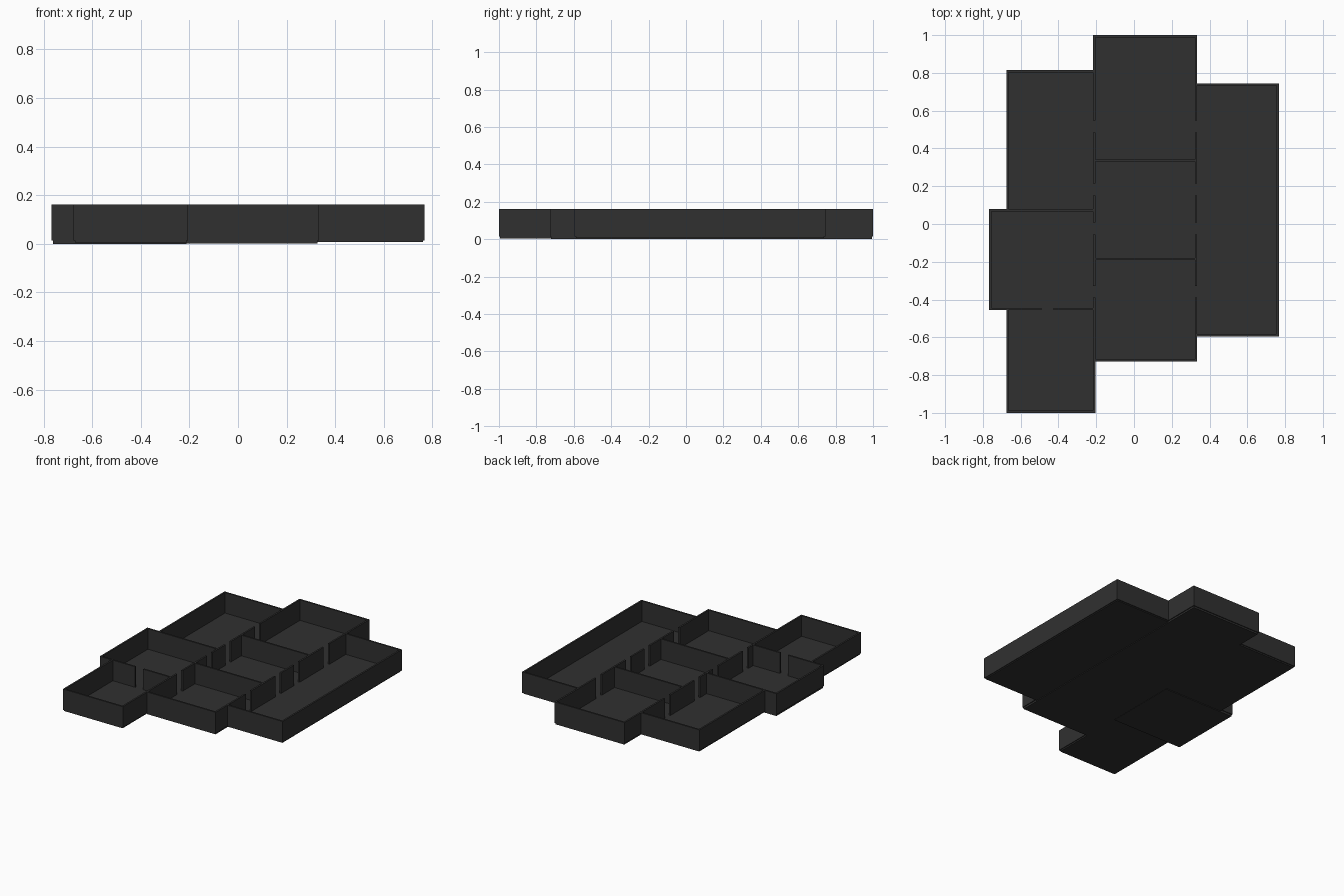
import bpy
import bmesh
from mathutils import Matrix, Vector

if "Cube" in bpy.data.objects:
    bpy.data.objects.remove(bpy.data.objects["Cube"])

T = 0.012                 # wall thickness
Z0, Z1 = 0.014, 0.162     # wall bottom and top
FLOOR_TOP = 0.016

mat = bpy.data.materials.new("charcoal grey")
mat.diffuse_color = (0.03, 0.03, 0.03, 1)
mat.use_nodes = True
mat.node_tree.nodes["Principled BSDF"].inputs["Base Color"].default_value = mat.diffuse_color


def add_box(bm, lo, hi):
    lo, hi = Vector(lo), Vector(hi)
    m = Matrix.Translation((lo + hi) / 2) @ Matrix.Diagonal((*(hi - lo), 1))
    bmesh.ops.create_cube(bm, size=1, matrix=m)


def finish(bm, name):
    me = bpy.data.meshes.new(name)
    bm.to_mesh(me)
    bm.free()
    me.materials.append(mat)
    ob = bpy.data.objects.new(name, me)
    bpy.context.collection.objects.link(ob)


def wall(name, axis, at, start, end, gaps=()):
    """Straight wall along an axis, split by full-height door gaps."""
    bm = bmesh.new()
    cuts = [start] + [v for g in sorted(gaps) for v in g] + [end]
    for a, b in zip(cuts[::2], cuts[1::2]):
        if axis == "y":
            add_box(bm, (at - T / 2, a, Z0), (at + T / 2, b, Z1))
        else:
            add_box(bm, (a, at - T / 2, Z0), (b, at + T / 2, Z1))
    finish(bm, name)


# Wall centre lines
XB, XL, XM, XR, XE = -0.761, -0.670, -0.211, 0.328, 0.761
H = T / 2

# Room floors: x range, y range, underside height
rooms = {
    "back_left_floor": (XL, XM, 0.073, 0.809, 0.005),
    "side_left_floor": (XB, XM, -0.450, 0.073, 0.0),
    "front_left_floor": (XL, XM, -0.994, -0.450, 0.005),
    "back_middle_floor": (XM, XR, 0.336, 0.994, 0.002),
    "centre_floor": (XM, XR, -0.185, 0.336, 0.002),
    "front_middle_floor": (XM, XR, -0.721, -0.185, 0.002),
    "right_hall_floor": (XR, XE, -0.589, 0.739, 0.007),
}
for name, (x0, x1, y0, y1, z) in rooms.items():
    bm = bmesh.new()
    add_box(bm, (x0, y0, z), (x1, y1, FLOOR_TOP))
    finish(bm, name)

# Walls running front to back
doors = [(-0.390, -0.327), (-0.055, 0.007), (0.152, 0.214), (0.485, 0.548)]
wall("inner_left_wall", "y", XM, -1.0, 1.0, doors)
wall("inner_right_wall", "y", XR, -0.721 - H, 1.0, doors)
wall("right_outer_wall", "y", XE, -0.589 - H, 0.739 + H)
wall("back_left_outer_wall", "y", XL, 0.073 + H, 0.809 + H)
wall("side_left_outer_wall", "y", XB, -0.450 - H, 0.073 + H)
wall("front_left_outer_wall", "y", XL, -1.0, -0.450 - H)

# Walls running across
wall("back_left_end_wall", "x", 0.809, XL + H, XM - H)
wall("left_divider_back", "x", 0.073, XB + H, XM - H)
wall("left_divider_front", "x", -0.450, XB + H, XM - H, [(-0.489, -0.426)])
wall("front_left_end_wall", "x", -0.994, XL + H, XM - H)
wall("back_middle_end_wall", "x", 0.994, XM + H, XR - H)
wall("middle_divider_back", "x", 0.336, XM + H, XR - H)
wall("middle_divider_front", "x", -0.185, XM + H, XR - H)
wall("front_middle_end_wall", "x", -0.721, XM + H, XR - H)
wall("right_hall_back_wall", "x", 0.739, XR + H, XE - H)
wall("right_hall_front_wall", "x", -0.589, XR + H, XE - H)
